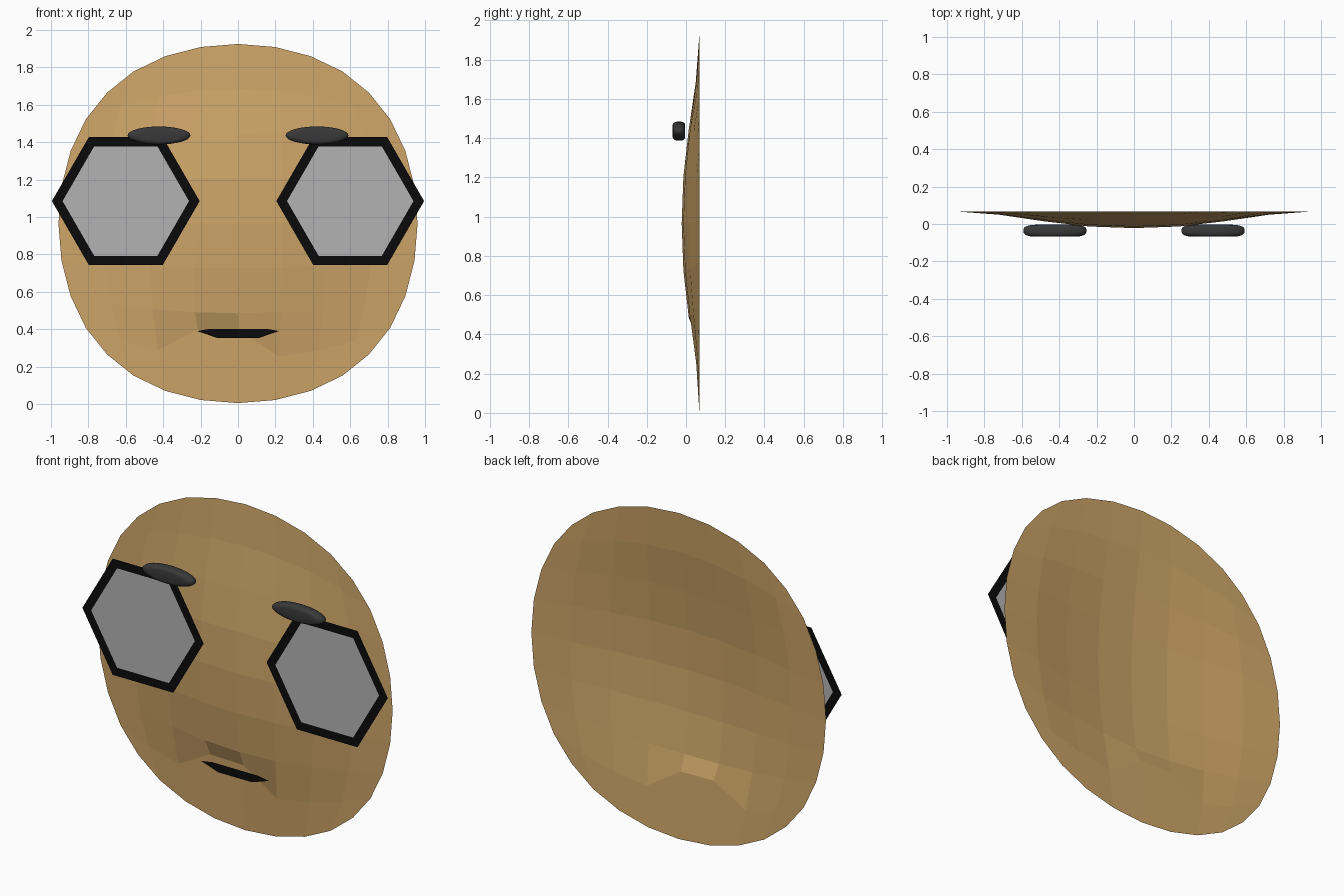
import bpy, bmesh, math

if "Cube" in bpy.data.objects:
    bpy.data.objects.remove(bpy.data.objects["Cube"])


def material(name, rgb):
    m = bpy.data.materials.new(name)
    m.diffuse_color = (*rgb, 1)
    m.use_nodes = True
    m.node_tree.nodes["Principled BSDF"].inputs["Base Color"].default_value = m.diffuse_color
    return m


TAN = material("tan", (0.62, 0.38, 0.14))
BLACK = material("black", (0.003, 0.003, 0.003))
CHARCOAL = material("charcoal", (0.04, 0.04, 0.04))
GREY = material("lens_grey", (0.45, 0.45, 0.45))

CZ = 0.965       # centre height of the face
FLAT_Y = -0.027  # plane of the glasses and mouth


def finish(bm, name, mat):
    me = bpy.data.meshes.new(name)
    bm.to_mesh(me)
    bm.free()
    ob = bpy.data.objects.new(name, me)
    bpy.context.collection.objects.link(ob)
    me.materials.append(mat)
    return ob


# Face: 8 x 8 grid rounded into a shallow open dish
bm = bmesh.new()
N = 8
rows = []
for j in range(N + 1):
    row = []
    for i in range(N + 1):
        u, v = i / 4 - 1, j / 4 - 1
        x = u * (0.96 - 0.16 * v * v - 0.10 * u * u * v * v)
        z = v * (0.96 - 0.16 * u * u - 0.10 * u * u * v * v)
        t = math.sqrt(1 - (1 - u * u) * (1 - v * v))
        y = 0.068 - 0.09 * max(0, 1 - t ** 2.2) ** 2.1
        row.append(bm.verts.new((x, y, CZ + z)))
    rows.append(row)
# raised lip points above the mouth
rows[1][3].co.z = 0.40
rows[1][4].co.z = 0.395
for j in range(N):
    for i in range(N):
        bm.faces.new((rows[j][i], rows[j][i + 1], rows[j + 1][i + 1], rows[j + 1][i]))
finish(bm, "face", TAN)


def hexagon(bm, cx, r):
    return [bm.verts.new((cx + r * math.cos(k * math.pi / 3), FLAT_Y,
                          1.085 + r * math.sin(k * math.pi / 3))) for k in range(6)]


for side, s in (("left", -1), ("right", 1)):
    # Flat hexagonal frame
    bm = bmesh.new()
    outer, inner = hexagon(bm, 0.6 * s, 0.395), hexagon(bm, 0.6 * s, 0.338)
    for k in range(6):
        n = (k + 1) % 6
        bm.faces.new((outer[k], outer[n], inner[n], inner[k]))
    finish(bm, side + "_glasses_frame", BLACK)

    # Lens
    bm = bmesh.new()
    bm.faces.new(hexagon(bm, 0.6 * s, 0.338))
    finish(bm, side + "_lens", GREY)

    # Eyebrow: rounded disc squashed into an ellipse
    bm = bmesh.new()
    bmesh.ops.create_cone(bm, cap_ends=True, segments=32, radius1=1, radius2=1, depth=1)
    rims = [e for e in bm.edges if abs(e.verts[0].co.z - e.verts[1].co.z) < 0.01]
    bmesh.ops.bevel(bm, geom=rims, offset=0.36, segments=4, profile=0.5, affect='EDGES')
    for v in bm.verts:
        x, y, z = v.co
        v.co = (0.4225 * s + 0.168 * x, -0.036 - 0.064 * z, 1.436 + 0.048 * y)
    bmesh.ops.recalc_face_normals(bm, faces=bm.faces)
    for f in bm.faces:
        f.smooth = True
    finish(bm, side + "_eyebrow", CHARCOAL)

# Mouth: flat dark sliver
bm = bmesh.new()
outline = [(-0.22, 0.39), (-0.11, 0.353), (0.11, 0.353), (0.22, 0.39), (0.15, 0.402), (-0.15, 0.402)]
bm.faces.new([bm.verts.new((x, FLAT_Y, z)) for x, z in outline])
finish(bm, "mouth", BLACK)
